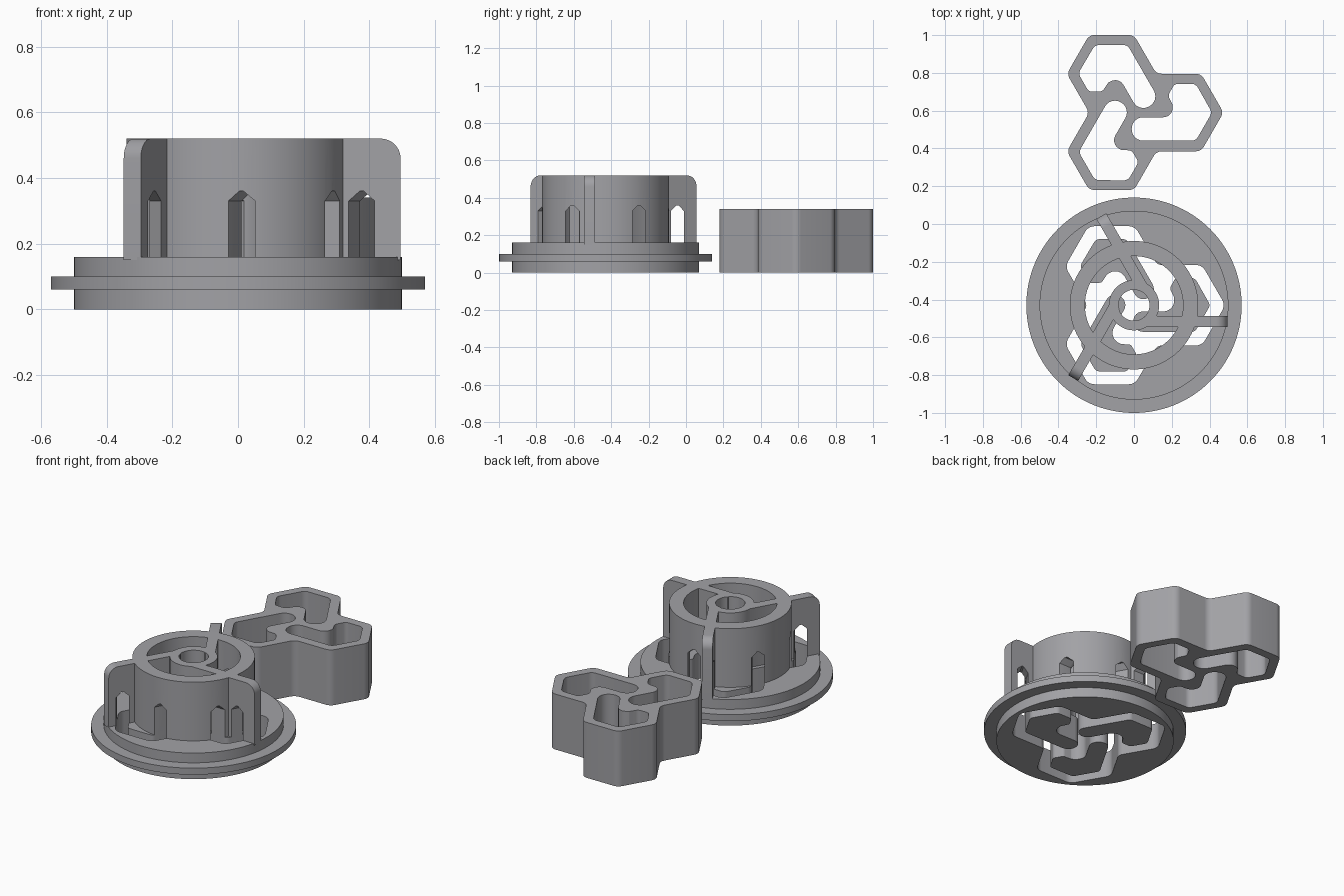
import bpy, bmesh, math
from mathutils import Vector, Matrix
from mathutils.geometry import tessellate_polygon

if "Cube" in bpy.data.objects:
    bpy.data.objects.remove(bpy.data.objects["Cube"])

BASE_Y, INSERT_Y = -0.43, 0.59
R = 0.237                       # lobe hexagon radius
A = R * math.sqrt(3) / 2        # lobe hexagon apothem

grey = bpy.data.materials.new("grey plastic")
grey.diffuse_color = (0.36, 0.36, 0.38, 1)
grey.use_nodes = True
grey.node_tree.nodes["Principled BSDF"].inputs["Base Color"].default_value = grey.diffuse_color


def turned(pts, k):
    """Rotate (x, y, radius) corners by k thirds of a turn."""
    c, s = math.cos(k * math.tau / 3), math.sin(k * math.tau / 3)
    return [(x * c - y * s, x * s + y * c, r) for x, y, r in pts]


def rounded(corners, grow=0.0, seg=6):
    """Counter-clockwise rounded polygon, offset outward by grow."""
    out, n = [], len(corners)
    for i in range(n):
        a, b, c = (Vector(corners[(i + k) % n][:2]) for k in (-1, 0, 1))
        d1, d2 = (b - a).normalized(), (c - b).normalized()
        n1, n2 = Vector((d1.y, -d1.x)), Vector((d2.y, -d2.x))
        turn = math.atan2(d1.x * d2.y - d1.y * d2.x, d1.dot(d2))
        side = 1 if turn > 0 else -1
        r = max(corners[i][2] + side * grow, 0.004)
        bis = (n1 + n2) / (1 + n1.dot(n2))
        centre = b + bis * grow - bis * side * r
        for k in range(seg + 1):
            t = turn * k / seg
            v = Vector((n1.x * math.cos(t) - n1.y * math.sin(t),
                        n1.x * math.sin(t) + n1.y * math.cos(t)))
            out.append(centre + v * side * r)
    return out


# three-lobed outline and one swirl-shaped pocket, both counter-clockwise
sector = [(0.5 * R, -A, 0.05), (1.5 * R, -A, 0.05), (2 * R, 0, 0.05), (1.5 * R, A, 0.05)]
outline = [p for k in range(3) for p in turned(sector, k)]
pocket = [(0.215, 0.152, 0.03), (0.18, 0.09, 0.03), (0.205, 0.04, 0.01),
          (0.205, -0.025, 0.05), (-0.012, -0.025, 0.06), (-0.012, -0.149, 0.06),
          (0.327, -0.149, 0.04), (0.413, 0, 0.04), (0.327, 0.152, 0.04)]


def new_object(name, bm, y, recalc=True):
    if recalc:
        bmesh.ops.recalc_face_normals(bm, faces=bm.faces)
    me = bpy.data.meshes.new(name)
    bm.to_mesh(me)
    bm.free()
    me.materials.append(grey)
    ob = bpy.data.objects.new(name, me)
    ob.location.y = y
    bpy.context.collection.objects.link(ob)
    return ob


def lobed_wall(name, levels, y):
    """Loft the lobed wall through (z, growth) levels and cap both ends."""
    bm = bmesh.new()
    rows = []
    for z, g in levels:
        loops = [rounded(outline, g)] + [rounded(turned(pocket, k), -g)[::-1] for k in range(3)]
        rows.append([[bm.verts.new((p.x, p.y, z)) for p in lp] for lp in loops])
    for lo, hi in zip(rows, rows[1:]):
        for a, b in zip(lo, hi):
            for i in range(len(a)):
                j = (i + 1) % len(a)
                bm.faces.new((a[i], a[j], b[j], b[i]))
    for row, up in ((rows[0], -1), (rows[-1], 1)):
        flat = [v for lp in row for v in lp]
        for tri in tessellate_polygon([[v.co for v in lp] for lp in row]):
            f = bm.faces.new([flat[i] for i in tri])
            f.normal_update()
            if f.normal.z * up < 0:
                f.normal_flip()
    return new_object(name, bm, y, False)


def lathe(name, profile, y, closed, seg=120):
    """Revolve (radius, z) points; open profiles get flat end caps."""
    bm = bmesh.new()
    rings = [[bm.verts.new((r * math.cos(math.tau * k / seg), r * math.sin(math.tau * k / seg), z))
              for k in range(seg)] for r, z in profile]
    for i in range(len(rings) - (0 if closed else 1)):
        a, b = rings[i], rings[(i + 1) % len(rings)]
        for k in range(seg):
            m = (k + 1) % seg
            bm.faces.new((a[k], a[m], b[m], b[k]))
    if not closed:
        bm.faces.new(rings[0])
        bm.faces.new(rings[-1])
    return new_object(name, bm, y)


def ring(name, outer, inner):
    return lathe(name, [(inner, 0.15), (outer, 0.15), (outer, 0.52), (inner, 0.52)], BASE_Y, True)


def fin(k):
    """Upright rib beside the axis, with a rounded outer top corner."""
    side = [(0.055, 0.15), (0.495, 0.15)]
    side += [(0.435 + 0.06 * math.cos(t * math.pi / 16), 0.46 + 0.06 * math.sin(t * math.pi / 16))
             for t in range(9)] + [(0.055, 0.52)]
    bm = bmesh.new()
    face = bm.faces.new([bm.verts.new((x, -0.116, z)) for x, z in side])
    ext = bmesh.ops.extrude_face_region(bm, geom=[face])["geom"]
    bmesh.ops.translate(bm, vec=(0, 0.06, 0), verts=[v for v in ext if isinstance(v, bmesh.types.BMVert)])
    # keep the starting face so the rib is a closed solid
    if face.is_valid is False or len(bm.faces) < len(side) + 2:
        bmesh.ops.holes_fill(bm, edges=[e for e in bm.edges if e.is_boundary], sides=0)
    bmesh.ops.rotate(bm, verts=bm.verts, matrix=Matrix.Rotation(k * math.tau / 3, 3, 'Z'))
    return new_object("fin", bm, BASE_Y)


def combine(target, other, operation, keep=False):
    mod = target.modifiers.new(operation.lower(), 'BOOLEAN')
    mod.operation, mod.solver, mod.object = operation, 'EXACT', other
    bpy.context.view_layer.objects.active = target
    bpy.context.view_layer.update()
    bpy.ops.object.modifier_apply(modifier=mod.name)
    if not keep:
        bpy.data.objects.remove(other)


# loose lobed insert
insert = lobed_wall("lobed_insert", [(0, 0), (0.34, 0)], INSERT_Y)

# stepped base plate with flange
plate = lathe("flanged_base", [(0.5, 0), (0.5, 0.06), (0.57, 0.06), (0.57, 0.10),
                               (0.5, 0.10), (0.5, 0.16)], BASE_Y, False)

# tube, hub and three ribs
holder = ring("ribbed_tube", 0.34, 0.26)
combine(holder, ring("hub", 0.133, 0.082), 'UNION')
for k in range(3):
    combine(holder, fin(k), 'UNION')

# lobed channel through the plate, with peaked windows above it
channel = lobed_wall("channel_cutter", [(-0.02, 0.008), (0.33, 0.008), (0.36, -0.021)], BASE_Y)
channel.hide_render = True
combine(plate, channel, 'DIFFERENCE', keep=True)
combine(holder, channel, 'DIFFERENCE')

# smooth curved walls, keep edges sharp
for ob in (insert, plate, holder):
    bpy.ops.object.select_all(action='DESELECT')
    ob.select_set(True)
    bpy.context.view_layer.objects.active = ob
    bpy.ops.object.shade_smooth_by_angle(angle=math.radians(30))
